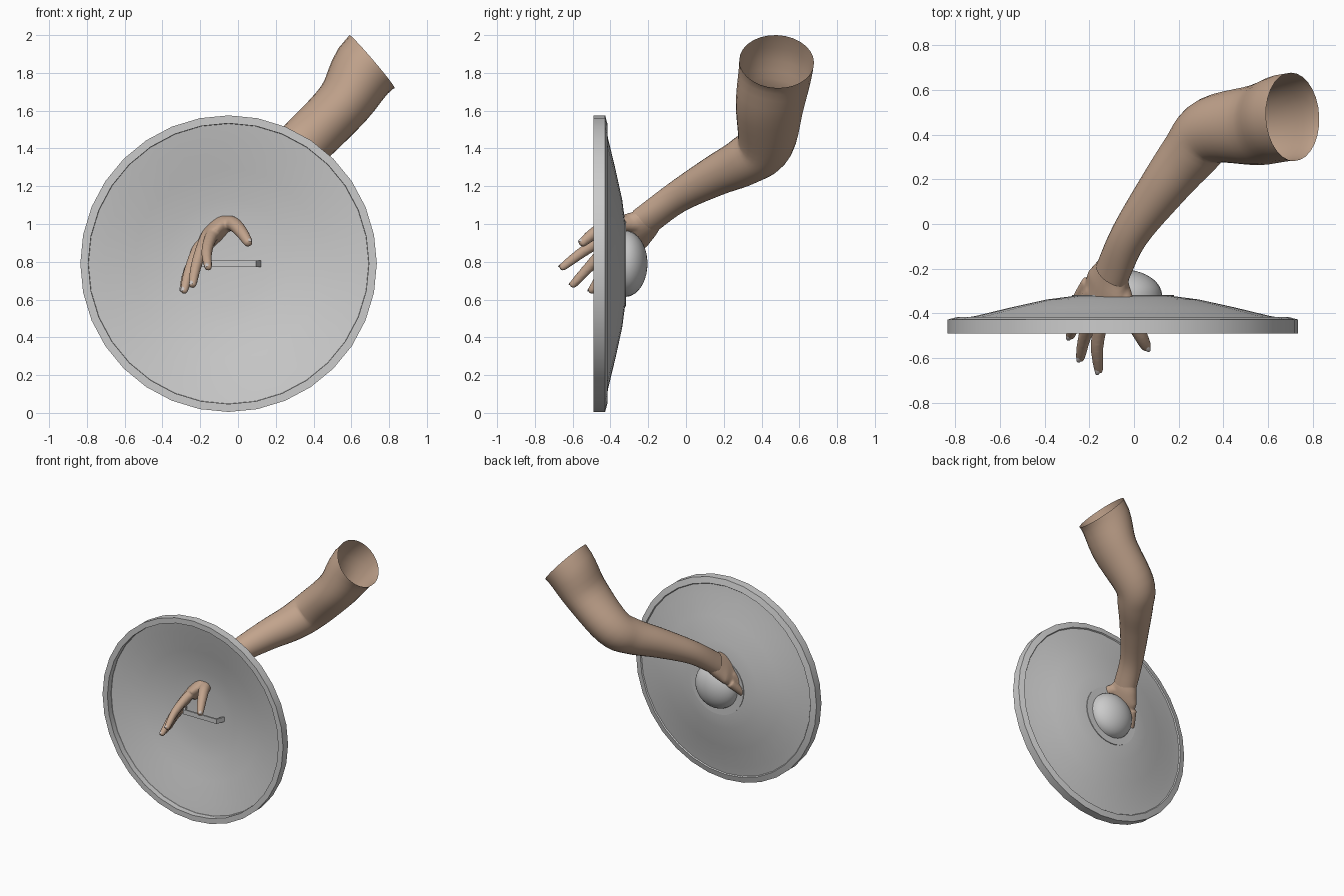
import bpy, bmesh, math
from mathutils import Vector as V

if "Cube" in bpy.data.objects:
    bpy.data.objects.remove(bpy.data.objects["Cube"])

CX, CZ = -0.05, 0.79   # shield axis (along y)


def material(name, rgb):
    m = bpy.data.materials.new(name)
    m.diffuse_color = (*rgb, 1)
    m.use_nodes = True
    m.node_tree.nodes["Principled BSDF"].inputs["Base Color"].default_value = m.diffuse_color
    return m


STEEL = material("steel grey", (0.6, 0.6, 0.6))
SKIN = material("skin", (0.54, 0.37, 0.265))
NAIL = material("nail grey", (0.6, 0.55, 0.53))


def finish(bm, name, mat, angle=35):
    bmesh.ops.remove_doubles(bm, verts=bm.verts, dist=1e-5)
    bmesh.ops.recalc_face_normals(bm, faces=bm.faces)
    me = bpy.data.meshes.new(name)
    bm.to_mesh(me)
    bm.free()
    me.materials.append(mat)
    ob = bpy.data.objects.new(name, me)
    bpy.context.collection.objects.link(ob)
    bpy.ops.object.select_all(action='DESELECT')
    ob.select_set(True)
    bpy.context.view_layer.objects.active = ob
    bpy.ops.object.shade_smooth_by_angle(angle=math.radians(angle))
    return ob


def lathe(name, profile, n=32, closed=False, angle=30):
    """Turn a (radius, y) profile round the shield axis."""
    bm = bmesh.new()
    rings = []
    for r, y in profile:
        rings.append([bm.verts.new((CX + r * math.sin(2 * math.pi * i / n), y,
                                    CZ + r * math.cos(2 * math.pi * i / n))) for i in range(n)])
    if closed:
        rings.append(rings[0])
    for a, b in zip(rings, rings[1:]):
        for i in range(n):
            j = (i + 1) % n
            bm.faces.new((a[i], a[j], b[j], b[i]))
    bmesh.ops.dissolve_degenerate(bm, dist=1e-6, edges=bm.edges)
    return finish(bm, name, STEEL, angle)


def spline(a, b, c, d, t):
    return 0.5 * (2 * b + (c - a) * t + (2 * a - 5 * b + 4 * c - d) * t * t
                  + (3 * b - a - 3 * c + d) * t ** 3)


def loft(bm, sections, steps=5, n=24, cap=True):
    """Sections: (centre, width direction, half width, half thickness);
    the first and last only steer the curve."""
    S = [(V(c), V(u).normalized(), a, b) for c, u, a, b in sections]
    samples = []
    for k in range(1, len(S) - 2):
        last = k == len(S) - 3
        for s in range(steps + (1 if last else 0)):
            samples.append([spline(*[S[k + o][q] for o in (-1, 0, 1, 2)], s / steps)
                            for q in range(4)])
    first, last = S[2][0] - S[0][0], S[-1][0] - S[-3][0]
    rings = []
    for i, (c, u, a, b) in enumerate(samples):
        if i == 0:
            t = first
        elif i == len(samples) - 1:
            t = last
        else:
            t = samples[i + 1][0] - samples[i - 1][0]
        t = t.normalized()
        u = (u - t * u.dot(t)).normalized()
        v = t.cross(u)
        rings.append([bm.verts.new(c + u * a * math.cos(2 * math.pi * j / n)
                                   + v * b * math.sin(2 * math.pi * j / n)) for j in range(n)])
    for a, b in zip(rings, rings[1:]):
        for i in range(n):
            j = (i + 1) % n
            bm.faces.new((a[i], a[j], b[j], b[i]))
    if cap:
        bm.faces.new(rings[0])
        bm.faces.new(rings[-1])


# --- Shield: rim, dished body, flange and domed boss
lathe("shield_rim", [(.743, -.49), (.785, -.49), (.785, -.428), (.74, -.416), (.73, -.43),
                     (.743, -.445)], closed=True)
lathe("shield_body", [(0, -.336), (.2, -.341), (.34, -.356), (.5, -.391), (.66, -.428),
                      (.745, -.444), (.745, -.426), (.66, -.412), (.507, -.375),
                      (.34, -.338), (.225, -.323), (0, -.323)], angle=40)
lathe("boss_flange", [(.17, -.33), (.228, -.33), (.228, -.318), (.17, -.318)], closed=True)
lathe("boss_dome", [(.176 * math.cos(i * math.pi / 20), -.322 + .118 * math.sin(i * math.pi / 20))
                    for i in range(11)], angle=60)

# --- Grip bar behind the shield, with splayed feet
bm = bmesh.new()
half = [(.145, -.405), (.172, -.338), (.158, -.338), (.135, -.392)]
outline = half + [(-x, y) for x, y in reversed(half)]
f = bm.faces.new([bm.verts.new((CX + x, y, CZ - .018)) for x, y in outline])
ext = bmesh.ops.extrude_face_region(bm, geom=[f])
bmesh.ops.translate(bm, vec=(0, 0, .036), verts=[g for g in ext["geom"]
                                               if isinstance(g, bmesh.types.BMVert)])
finish(bm, "grip_bar", STEEL, 20)

# --- Arm: open at the shoulder end, ending inside the hand
Y = (0, 1, 0)
W = (-.62, .4, -.66)
bm = bmesh.new()
loft(bm, [((-.15, -.34, .93), W, .08, .06),
          ((-.10, -.225, 1.01), W, .088, .066),
          ((-.02, -.05, 1.14), (-.5, .6, -.5), .086, .082),
          ((.125, .155, 1.255), (-.4, .7, -.4), .108, .108),
          ((.25, .315, 1.335), (-.2, .9, -.2), .13, .13),
          ((.35, .42, 1.425), Y, .15, .142),
          ((.56, .445, 1.64), Y, .182, .15),
          ((.71, .48, 1.86), Y, .198, .184),
          ((.97, .47, 1.99), Y, .2, .18)], n=28, cap=False)
finish(bm, "arm", SKIN, 60)

# --- Hand: palm and fingers fused into one skin
bm = bmesh.new()
loft(bm, [((-.03, -.08, 1.11), W, .07, .06),
          ((-.075, -.17, 1.045), W, .074, .058),
          ((-.10, -.23, .995), W, .102, .062),
          ((-.125, -.29, .955), W, .128, .06),
          ((-.165, -.355, .908), (-.5, .6, -.6), .112, .045),
          ((-.19, -.41, .87), (-.5, .6, -.6), .1, .035)])
fingers = {
    "index": [(-.11, -.33, .975), (-.145, -.43, .925), (-.165, -.55, .85), (-.158, -.653, .772)],
    "middle": [(-.15, -.33, .95), (-.185, -.41, .885), (-.222, -.51, .775), (-.24, -.598, .68)],
    "ring": [(-.18, -.30, .91), (-.222, -.36, .84), (-.262, -.44, .735), (-.285, -.50, .648)],
    "little": [(-.20, -.26, .87), (-.24, -.32, .80), (-.275, -.39, .72), (-.292, -.44, .65)],
    "thumb": [(-.07, -.27, 1.0), (-.025, -.385, 1.0), (.02, -.48, .955), (.055, -.55, .90)],
}
for name, pts in fingers.items():
    p = [V(q) for q in pts]
    k = 1.15 if name == "thumb" else 0.85 if name == "little" else 1
    tip = (p[3] - p[2]).normalized()
    radii = [.04, .034, .029, .021]
    path = [2 * p[0] - p[1]] + p + [p[3] + tip * .017, p[3] + tip * .05]
    rad = [.04] + radii + [.008, .001]
    loft(bm, [(c, (-.5, .6, -.6), r * k, r * k) for c, r in zip(path, rad)], n=14)
hand = finish(bm, "hand", SKIN, 60)
rm = hand.modifiers.new("fuse", 'REMESH')
rm.mode = 'VOXEL'
rm.voxel_size = .008
rm.use_smooth_shade = True
sm = hand.modifiers.new("soften", 'SMOOTH')
sm.factor = .5
sm.iterations = 5

# --- Nails: thin plates on the backs of the finger tips
for name, pts in fingers.items():
    a, b = V(pts[2]), V(pts[3])
    t = (b - a).normalized()
    up = V((.5, -.6, .6)) if name == "thumb" else V((-.5, -.5, .6))
    up = (up - t * up.dot(t)).normalized()
    side = t.cross(up)
    c = b + up * (.021 if name == "thumb" else .018)
    bm = bmesh.new()
    bmesh.ops.create_uvsphere(bm, u_segments=12, v_segments=6, radius=1)
    for v in bm.verts:
        x, y, z = v.co
        v.co = c + t * x * .018 + side * y * .013 + up * (z * .004 - y * y * .005)
    finish(bm, name + "_nail", NAIL, 60)
